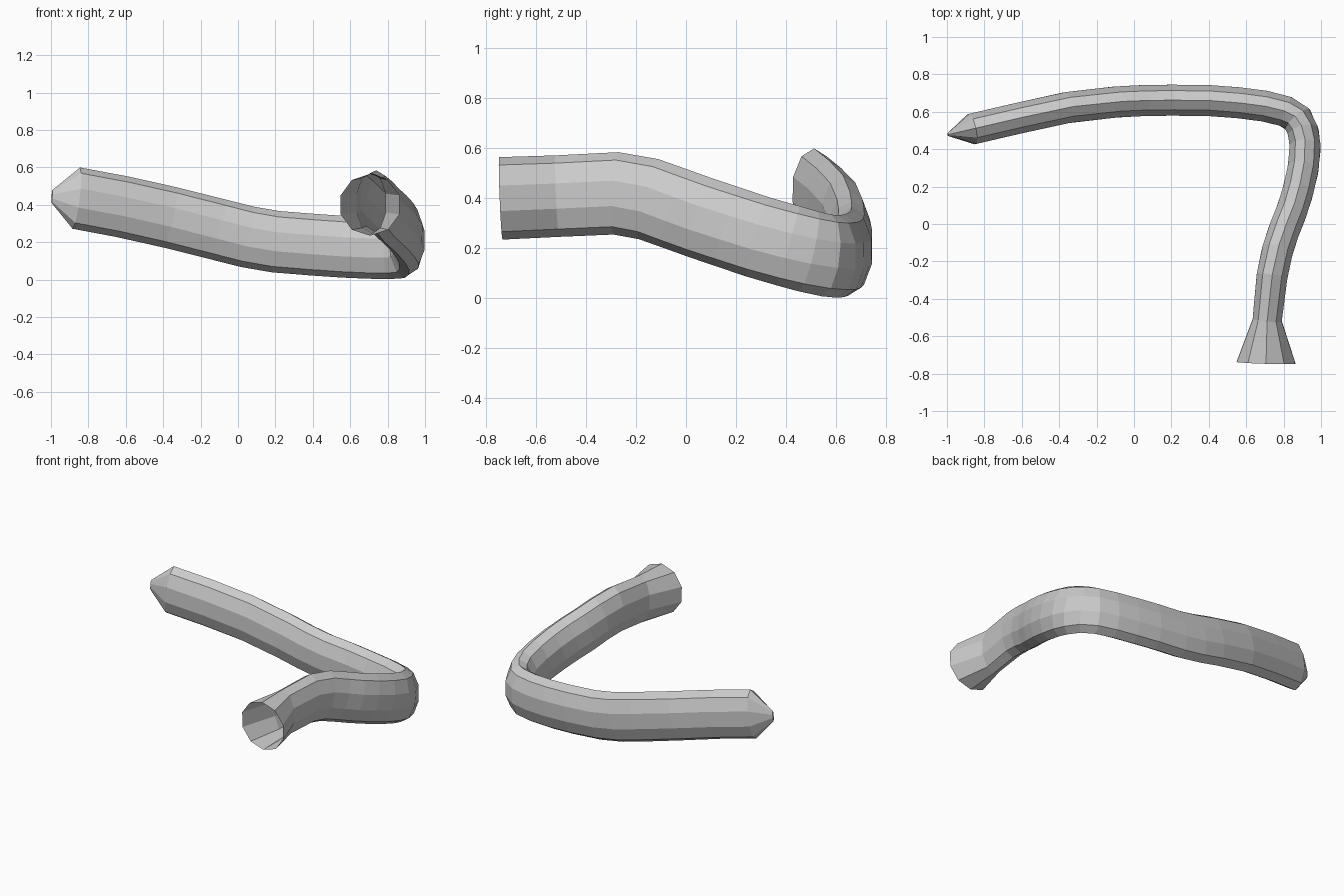
import bpy, bmesh, math
from mathutils import Vector

if "Cube" in bpy.data.objects:
    bpy.data.objects.remove(bpy.data.objects["Cube"])

SIDES = 10
W, H = 0.087, 0.165   # half thickness and half height of the tube

# Centre line from the pointed end, round the bend, to the flared mouth
path = [Vector(p) for p in [
    (-0.995, 0.478, 0.445), (-0.865, 0.508, 0.436), (-0.62, 0.565, 0.39),
    (-0.36, 0.622, 0.332), (-0.1, 0.652, 0.267), (0.05, 0.66, 0.229),
    (0.2, 0.662, 0.203), (0.4, 0.66, 0.187), (0.56, 0.648, 0.176),
    (0.7, 0.63, 0.17), (0.81, 0.602, 0.168), (0.875, 0.56, 0.172),
    (0.905, 0.49, 0.188), (0.915, 0.41, 0.21), (0.903, 0.29, 0.245),
    (0.875, 0.17, 0.285), (0.84, 0.06, 0.322), (0.8, -0.04, 0.358),
    (0.765, -0.15, 0.397), (0.738, -0.28, 0.42), (0.712, -0.515, 0.409),
    (0.706, -0.741, 0.4)]]
sizes = [(W, H)] * len(path)
sizes[0] = (0.008, 0.034)     # pointed end
sizes[-2] = (0.082, 0.163)
sizes[-1] = (0.165, 0.165)    # round mouth

bm = bmesh.new()
rings = []
last = len(path) - 1
for i, (c, (w, h)) in enumerate(zip(path, sizes)):
    # the rings next to each end follow the straight tube rather than the tip
    tangent = ((path[min(i + 1, last)] - c).normalized()
               + (c - path[max(i - 1, 0)]).normalized()).normalized()
    side = Vector((0, 0, 1)).cross(tangent).normalized()
    up = tangent.cross(side)
    ring = []
    for k in range(SIDES):
        a = 2 * math.pi * k / SIDES
        ring.append(bm.verts.new(c + up * (h * math.cos(a)) + side * (w * math.sin(a))))
    rings.append(ring)

# Skin of the tube, closed at the pointed end and open at the mouth
for r0, r1 in zip(rings, rings[1:]):
    for k in range(SIDES):
        n = (k + 1) % SIDES
        bm.faces.new((r0[k], r0[n], r1[n], r1[k]))
bm.faces.new(rings[0])
bmesh.ops.recalc_face_normals(bm, faces=bm.faces)

mesh = bpy.data.meshes.new("bent_tube")
bm.to_mesh(mesh)
bm.free()
tube = bpy.data.objects.new("bent_tube", mesh)
bpy.context.collection.objects.link(tube)
